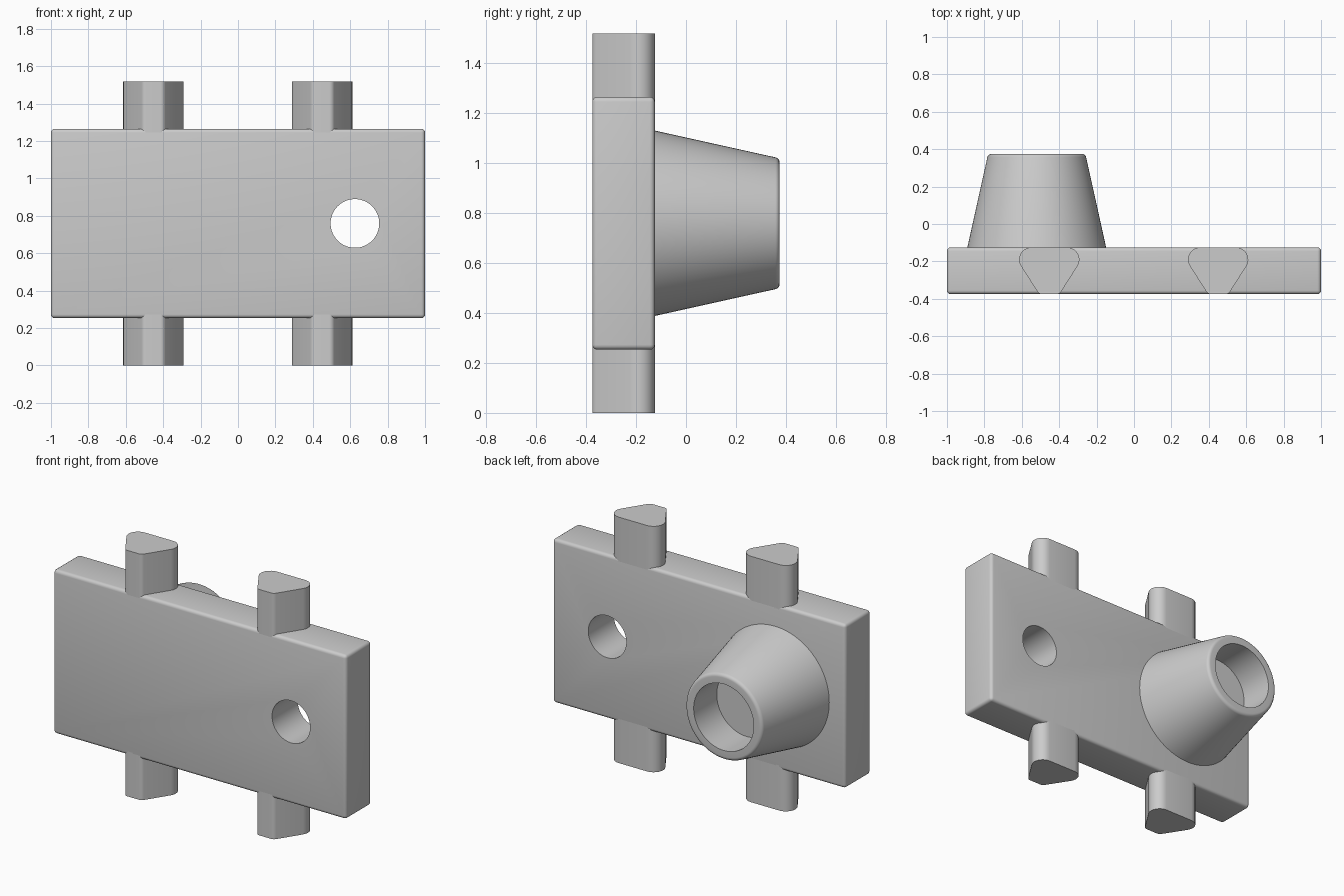
import bpy, bmesh, math
from mathutils import Vector, Matrix

cube = bpy.data.objects.get("Cube")
if cube:
    bpy.data.objects.remove(cube)

FRONT, BACK = -0.375, -0.125
LOW, HIGH, TOP = 0.253, 1.265, 1.518
MID = TOP / 2

grey = bpy.data.materials.new("plain grey")
grey.use_nodes = True
grey.diffuse_color = (0.6, 0.6, 0.6, 1)
grey.node_tree.nodes["Principled BSDF"].inputs["Base Color"].default_value = (0.6, 0.6, 0.6, 1)


def make_object(name, bm):
    bmesh.ops.recalc_face_normals(bm, faces=bm.faces)
    mesh = bpy.data.meshes.new(name)
    bm.to_mesh(mesh)
    bm.free()
    mesh.materials.append(grey)
    obj = bpy.data.objects.new(name, mesh)
    bpy.context.collection.objects.link(obj)
    return obj


def smooth(obj):
    bpy.ops.object.select_all(action="DESELECT")
    obj.select_set(True)
    bpy.context.view_layer.objects.active = obj
    bpy.ops.object.shade_smooth_by_angle(angle=math.radians(35))


def fillet(corner, before, after, radius, steps=8):
    """Points of an arc that rounds one corner of a profile."""
    a, b = (before - corner).normalized(), (after - corner).normalized()
    half = a.angle(b) / 2
    centre = corner + (a + b).normalized() * radius / math.sin(half)
    start = (corner + a * radius / math.tan(half) - centre).normalized()
    end = (corner + b * radius / math.tan(half) - centre).normalized()
    return [centre + start.slerp(end, i / steps) * radius for i in range(steps + 1)]


# Plate with softened edges
bm = bmesh.new()
bmesh.ops.create_cube(bm, size=1)
bmesh.ops.scale(bm, vec=(2, BACK - FRONT, HIGH - LOW), verts=bm.verts)
bmesh.ops.translate(bm, vec=(0, (FRONT + BACK) / 2, MID), verts=bm.verts)
bmesh.ops.bevel(bm, geom=bm.edges[:], offset=0.02, segments=4, profile=0.5, affect="EDGES")
plate = make_object("plate", bm)

# Round hole through the plate
bm = bmesh.new()
bmesh.ops.create_cone(bm, cap_ends=True, segments=64, radius1=0.13, radius2=0.13, depth=1,
                      matrix=Matrix.Translation((0.625, -0.25, MID)) @ Matrix.Rotation(math.pi / 2, 4, "X"))
cutter = make_object("hole_cutter", bm)
cut = plate.modifiers.new("hole", "BOOLEAN")
cut.operation, cut.solver, cut.object = "DIFFERENCE", "EXACT", cutter
bpy.context.view_layer.objects.active = plate
bpy.ops.object.modifier_apply(modifier="hole")
bpy.data.objects.remove(cutter)
smooth(plate)

# Wedge pegs above and below the plate
wedge = [Vector((x, y, 0)) for x, y in
         ((-0.215, BACK), (-0.055, FRONT), (0.055, FRONT), (0.215, BACK))]
outline = []
for i, radius in enumerate((0.065, 0.03, 0.03, 0.065)):
    outline += fillet(wedge[i], wedge[i - 1], wedge[(i + 1) % 4], radius)

for side, x in (("right", -0.453), ("left", 0.45)):
    for level, z0, z1 in (("lower", 0, LOW + 0.025), ("upper", HIGH - 0.025, TOP)):
        bm = bmesh.new()
        rings = [[bm.verts.new(p + Vector((x, 0, z))) for p in outline] for z in (z0, z1)]
        for ring in rings:
            bm.faces.new(ring)
        for i in range(len(outline)):
            bm.faces.new((rings[0][i - 1], rings[0][i], rings[1][i], rings[1][i - 1]))
        smooth(make_object(f"{side}_{level}_peg", bm))

# Tapered boss with a blind bore, turned about the y axis
floor_y, tip = 0.15, 0.375
foot, rim, lip, floor = (Vector((r, y, 0)) for r, y in
                         ((0.372, BACK - 0.005), (0.26, tip), (0.205, tip), (0.205, floor_y)))
profile = [foot] + fillet(rim, foot, lip, 0.022, 5) + [lip, floor, Vector((0, floor_y, 0))]
bm = bmesh.new()
verts = [bm.verts.new(p) for p in profile]
edges = [bm.edges.new(pair) for pair in zip(verts, verts[1:])]
bmesh.ops.spin(bm, geom=verts + edges, cent=(0, 0, 0), axis=(0, 1, 0),
               angle=2 * math.pi, steps=96, use_duplicate=False)
bmesh.ops.remove_doubles(bm, verts=bm.verts, dist=0.0001)
bmesh.ops.translate(bm, vec=(-0.52, 0, MID), verts=bm.verts)
boss = make_object("tapered_boss", bm)
# The bore floor must face out of the open end
if any(f.normal.y < -0.9 for f in boss.data.polygons):
    boss.data.flip_normals()
smooth(boss)
